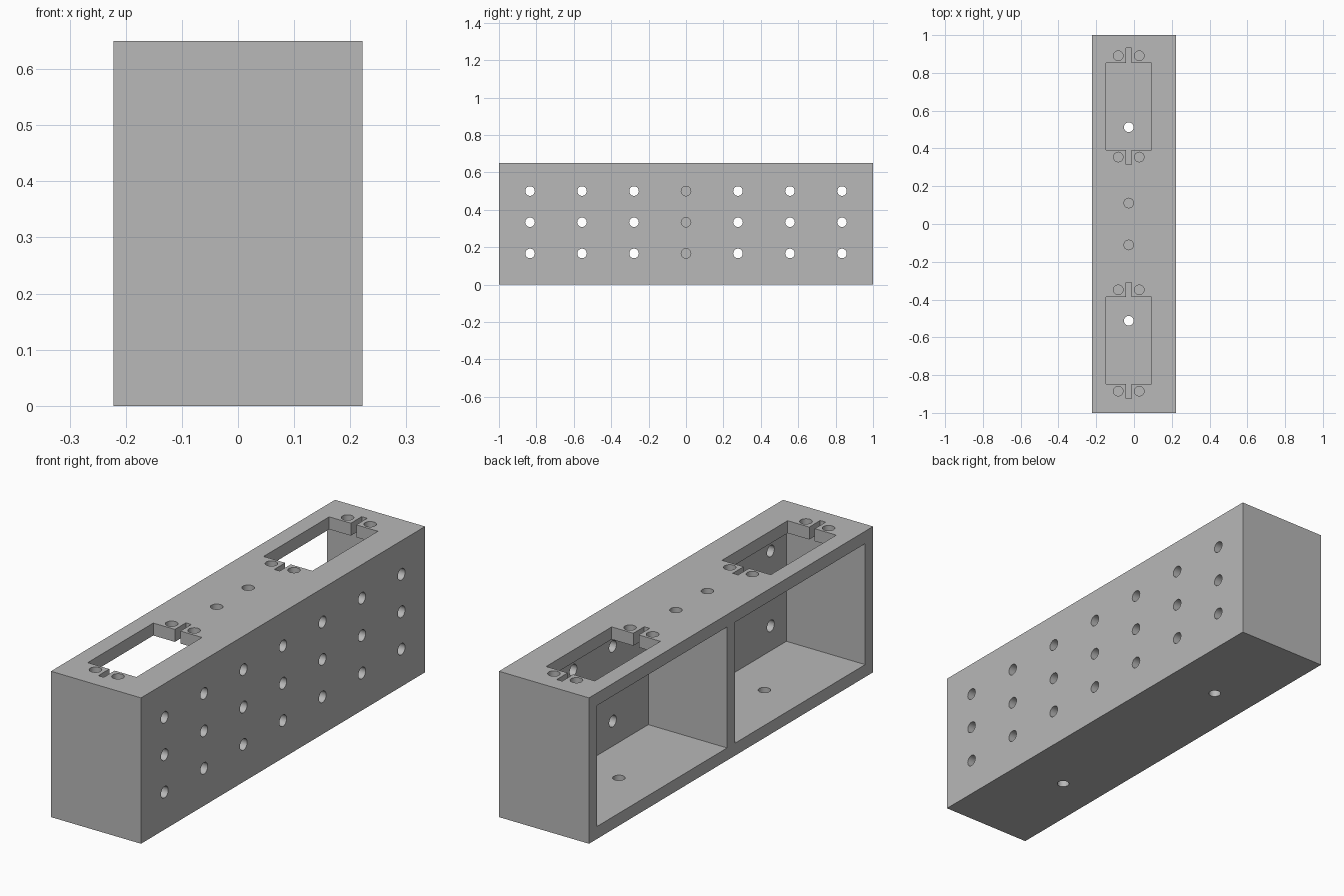
import bpy, bmesh
from mathutils import Matrix, Vector

if "Cube" in bpy.data.objects:
    bpy.data.objects.remove(bpy.data.objects["Cube"])

LENGTH, WIDTH, HEIGHT = 2.0, 0.444, 0.65
WALL = 0.0556
MID_X = -WALL / 2          # middle of the open compartments
HOLE_R = 0.0255
DEPTH = 0.06               # drilled depth, just past one wall


def add_box(bm, lo, hi):
    lo, hi = Vector(lo), Vector(hi)
    size = hi - lo
    bmesh.ops.create_cube(bm, size=1, matrix=Matrix.Translation((lo + hi) / 2)
                          @ Matrix.Diagonal((*size, 1)))


def add_drill(bm, centre, axis, depth):
    turn = Matrix.Rotation(1.5707963, 4, 'Y') if axis == 'X' else Matrix()
    bmesh.ops.create_cone(bm, cap_ends=True, segments=32, radius1=HOLE_R,
                          radius2=HOLE_R, depth=depth,
                          matrix=Matrix.Translation(centre) @ turn)


def make_object(name, bm):
    mesh = bpy.data.meshes.new(name)
    bm.to_mesh(mesh)
    bm.free()
    obj = bpy.data.objects.new(name, mesh)
    bpy.context.collection.objects.link(obj)
    return obj


def cut(target, name, bm):
    cutter = make_object(name, bm)
    cutter.hide_render = True
    mod = target.modifiers.new(name, 'BOOLEAN')
    mod.operation, mod.solver, mod.object = 'DIFFERENCE', 'EXACT', cutter
    bpy.context.view_layer.objects.active = target
    bpy.ops.object.modifier_apply(modifier=name)
    bpy.data.objects.remove(cutter)


# Solid case block
bm = bmesh.new()
add_box(bm, (-WIDTH / 2, -LENGTH / 2, 0), (WIDTH / 2, LENGTH / 2, HEIGHT))
case = make_object("case", bm)

# Two compartments open on one long side, with a divider between
bm = bmesh.new()
for y0, y1 in ((-1 + WALL, -WALL / 2), (WALL / 2, 1 - WALL)):
    add_box(bm, (-WIDTH, y0, WALL), (WIDTH / 2 - WALL, y1, HEIGHT - WALL))
cut(case, "compartments", bm)

# Rectangular windows in the top, then the narrow cable slots at their ends
BAYS = (-0.6165, 0.6225)
for name, half_x, half_y in (("top_windows", 0.12, 0.231),
                             ("cable_slots", 0.0135, 0.308)):
    bm = bmesh.new()
    for y in BAYS:
        add_box(bm, (MID_X - half_x, y - half_y, HEIGHT - 0.1),
                (MID_X + half_x, y + half_y, HEIGHT + 0.1))
    cut(case, name, bm)

# Round holes: mounting holes and centre pair on top, drains below, grid at back
bm = bmesh.new()
for y in BAYS:
    for dx in (-WALL, WALL):
        for dy in (-0.268, 0.268):
            add_drill(bm, (MID_X + dx, y + dy, HEIGHT), 'Z', DEPTH * 2)
for side in (-1, 1):
    add_drill(bm, (MID_X, side * 0.111, HEIGHT), 'Z', DEPTH * 2)
    add_drill(bm, (MID_X, side * 0.512, 0), 'Z', DEPTH * 2)
for column in range(-3, 4):
    for row in range(1, 4):
        add_drill(bm, (WIDTH / 2, column * 0.278, row / 6), 'X', DEPTH * 2)
cut(case, "round_holes", bm)

# One plain grey for the whole case
grey = bpy.data.materials.new("plain grey")
grey.use_nodes = True
colour = (0.48, 0.48, 0.48, 1)
grey.diffuse_color = colour
grey.node_tree.nodes["Principled BSDF"].inputs["Base Color"].default_value = colour
case.data.materials.clear()
case.data.materials.append(grey)

bpy.ops.object.select_all(action='DESELECT')
case.select_set(True)
bpy.context.view_layer.objects.active = case
bpy.ops.object.shade_smooth_by_angle()
